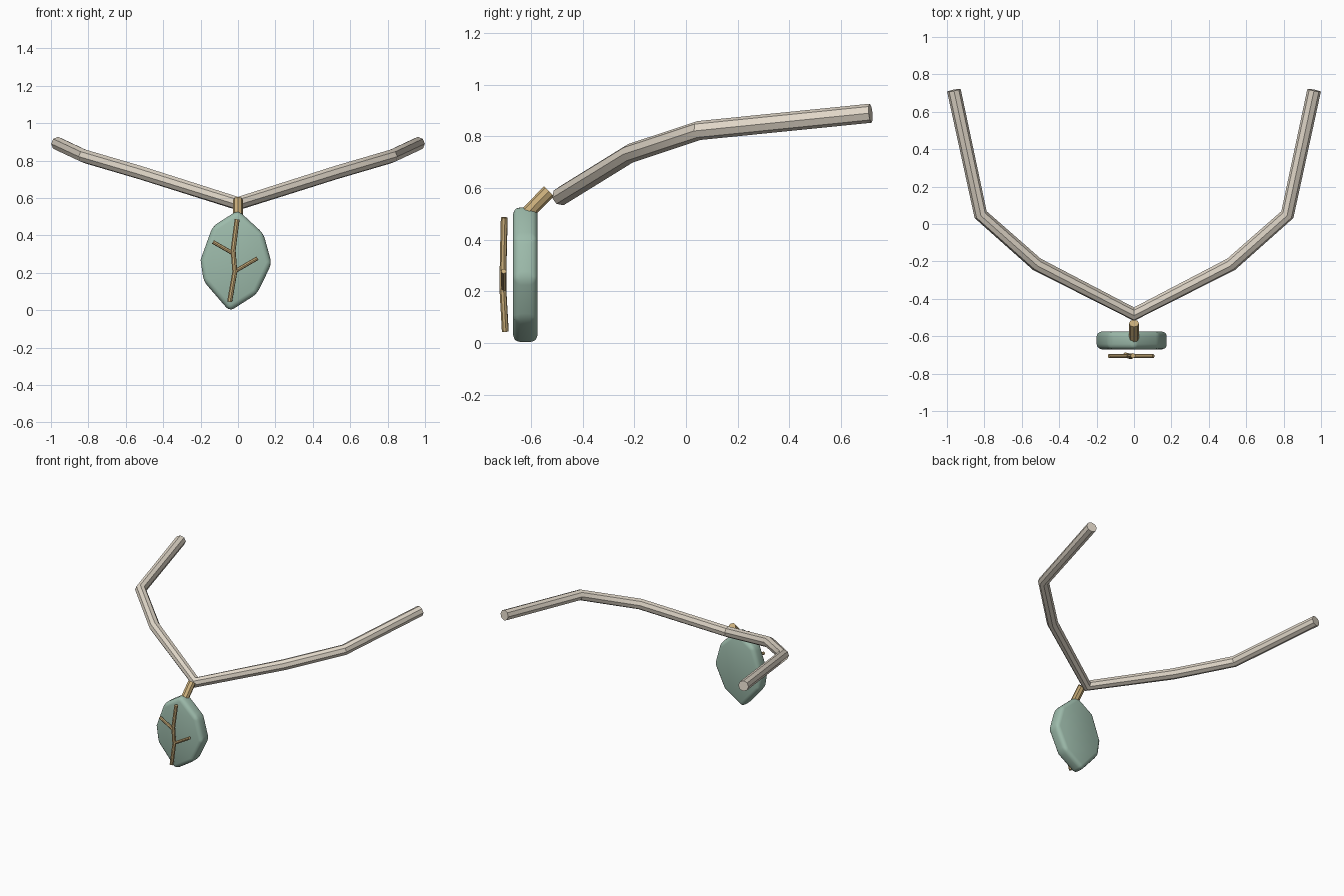
import bpy, bmesh, math

if "Cube" in bpy.data.objects:
    bpy.data.objects.remove(bpy.data.objects["Cube"])


def material(name, rgb):
    m = bpy.data.materials.new(name)
    m.diffuse_color = (*rgb, 1)
    m.use_nodes = True
    m.node_tree.nodes["Principled BSDF"].inputs["Base Color"].default_value = m.diffuse_color
    return m


CORD = material("cord_beige", (0.75, 0.68, 0.58))
JADE = material("jade_green", (0.34, 0.50, 0.41))
GOLD = material("gold", (0.60, 0.43, 0.20))


def finish(obj, mat, angle=35):
    obj.data.materials.append(mat)
    bpy.ops.object.select_all(action='DESELECT')
    obj.select_set(True)
    bpy.context.view_layer.objects.active = obj
    bpy.ops.object.convert(target='MESH')
    bpy.ops.object.shade_smooth_by_angle(angle=math.radians(angle))


def tube(name, points, radius, mat, res=2):
    cu = bpy.data.curves.new(name, 'CURVE')
    cu.dimensions = '3D'
    cu.bevel_depth = radius
    cu.bevel_resolution = res
    cu.use_fill_caps = True
    sp = cu.splines.new('POLY')
    sp.points.add(len(points) - 1)
    for p, co in zip(sp.points, points):
        p.co = (*co, 1)
    obj = bpy.data.objects.new(name, cu)
    bpy.context.collection.objects.link(obj)
    finish(obj, mat)


# Neck cord, mirrored about the centre point
half = [(0.52, -0.215, 0.735), (0.82, 0.05, 0.823), (0.963, 0.715, 0.89)]
path = [(-x, y, z) for x, y, z in reversed(half)] + [(0, -0.482, 0.57)] + half
tube("neck_cord", path, 0.037, CORD)

# Leaf-shaped stone: extruded outline with rounded edges
outline = [(0.0, 0.535), (-0.136, 0.448), (-0.2, 0.27), (-0.184, 0.155),
           (-0.045, -0.006), (0.102, 0.088), (0.18, 0.25), (0.136, 0.41)]
bm = bmesh.new()
face = bm.faces.new([bm.verts.new((x, -0.67, z)) for x, z in outline])
ext = bmesh.ops.extrude_face_region(bm, geom=[face])
back = [v for v in ext["geom"] if isinstance(v, bmesh.types.BMVert)]
bmesh.ops.translate(bm, verts=back, vec=(0, 0.095, 0))
bmesh.ops.recalc_face_normals(bm, faces=bm.faces)
me = bpy.data.meshes.new("leaf_pendant")
bm.to_mesh(me)
bm.free()
leaf = bpy.data.objects.new("leaf_pendant", me)
bpy.context.collection.objects.link(leaf)
bev = leaf.modifiers.new("round", 'BEVEL')
bev.width = 0.028
bev.segments = 3
finish(leaf, JADE)

# Hanging bail between stone and cord
tube("bail", [(0, -0.612, 0.505), (0, -0.531, 0.588)], 0.027, GOLD)

# Leaf veins floating in front of the stone
tube("main_vein", [(-0.005, -0.704, 0.486), (-0.026, -0.708, 0.32),
                   (-0.017, -0.709, 0.205), (-0.045, -0.700, 0.045)], 0.0135, GOLD)
tube("left_vein", [(-0.025, -0.706, 0.303), (-0.134, -0.706, 0.365)], 0.0105, GOLD)
tube("right_vein", [(-0.017, -0.706, 0.208), (0.104, -0.706, 0.278)], 0.0105, GOLD)
